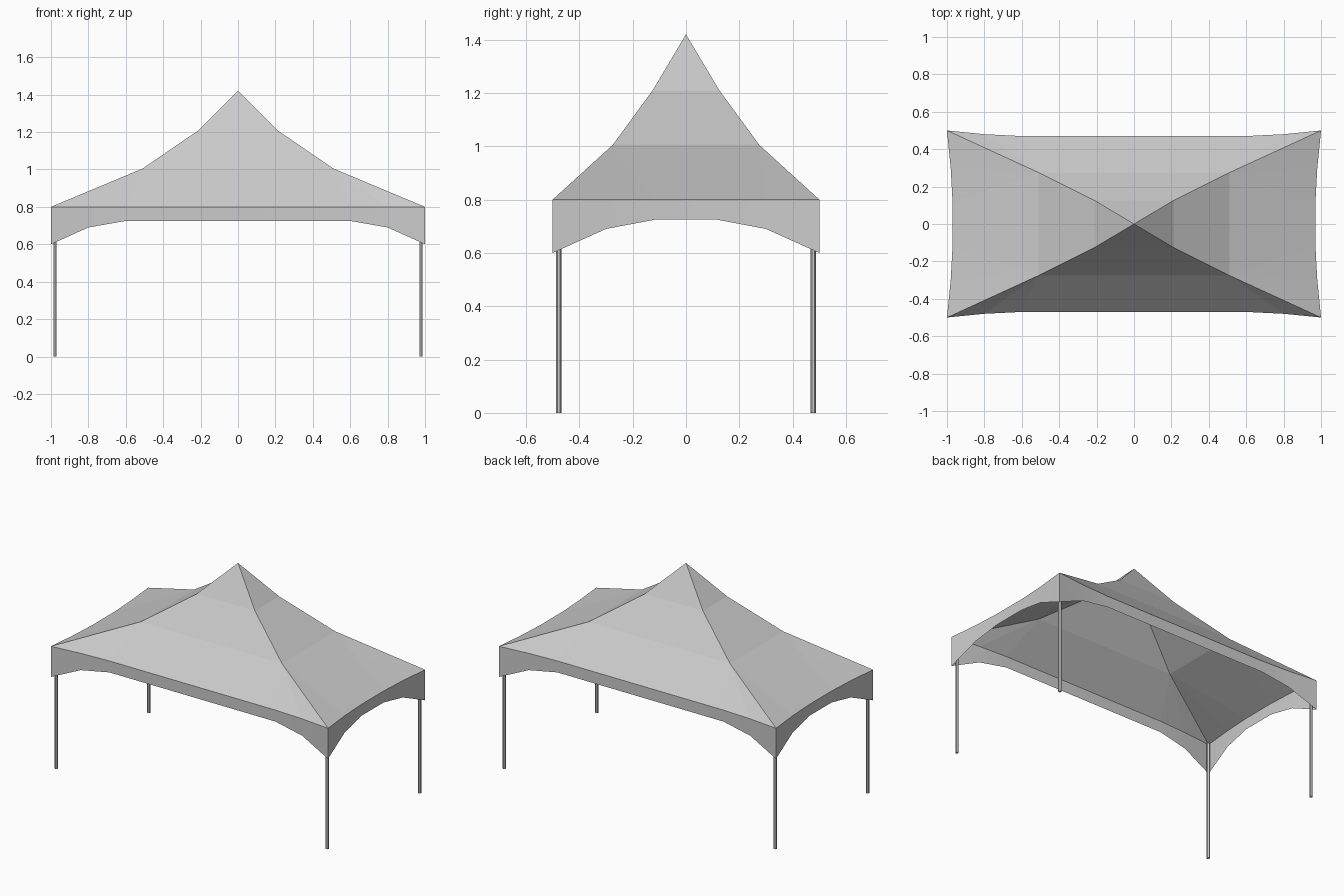
import bpy, bmesh, math

if "Cube" in bpy.data.objects:
    bpy.data.objects.remove(bpy.data.objects["Cube"])

EAVE_Z = 0.8
# Eave and valance along half an edge: (position along edge, distance out, valance bottom z)
LONG = [(0.6, 0.47, 0.725), (0.8, 0.48, 0.69), (1.0, 0.5, 0.6)]
SHORT = [(0.115, 0.97, 0.725), (0.3, 0.98, 0.69), (0.5, 1.0, 0.6)]
# Upper roof rings: (half x, half y, z)
RINGS = [(0.51, 0.275, 1.005), (0.21, 0.125, 1.21)]
APEX = (0, 0, 1.42)


def edge_points(half, side):
    """Points of one edge, running counter-clockwise seen from above."""
    full = [(-a, d, z) for a, d, z in reversed(half)] + half
    turn = {"front": lambda a, d: (a, -d), "right": lambda a, d: (d, a),
            "back": lambda a, d: (-a, d), "left": lambda a, d: (-d, -a)}[side]
    return [(*turn(a, d), z) for a, d, z in full]


def ring_corners(ring, side):
    x, y, z = ring
    c = [(-x, -y, z), (x, -y, z), (x, y, z), (-x, y, z)]
    i = ["front", "right", "back", "left"].index(side)
    return c[i], c[(i + 1) % 4]


def build(name, faces):
    bm = bmesh.new()
    for f in faces:
        bm.faces.new([bm.verts.new(p) for p in f])
    bmesh.ops.remove_doubles(bm, verts=bm.verts, dist=0.0005)
    me = bpy.data.meshes.new(name)
    bm.to_mesh(me)
    bm.free()
    ob = bpy.data.objects.new(name, me)
    bpy.context.collection.objects.link(ob)
    return ob


roof, valance = [], []
for side, half in (("front", LONG), ("right", SHORT), ("back", LONG), ("left", SHORT)):
    pts = edge_points(half, side)
    top = [(x, y, EAVE_Z) for x, y, _ in pts]
    a, b = ring_corners(RINGS[0], side)
    c, d = ring_corners(RINGS[1], side)
    # Lower roof band: corner fans and a middle panel
    roof += [(top[0], top[1], a), (top[1], top[2], a), (top[2], top[3], b, a),
             (top[3], top[4], b), (top[4], top[5], b)]
    # Upper roof bands up to the peak
    roof += [(a, b, d, c), (c, d, APEX)]
    # Hanging arched valance
    valance += [(pts[i], pts[i + 1], top[i + 1], top[i]) for i in range(5)]

build("canopy_roof", roof)
skirt = build("canopy_valance", valance)
bpy.context.view_layer.objects.active = skirt
skirt.select_set(True)
bpy.ops.object.shade_smooth_by_angle(angle=math.radians(40))

# Hexagonal corner legs
LEG_TOP = 0.79
for sx, nx in ((-1, "left"), (1, "right")):
    for sy, ny in ((-1, "front"), (1, "back")):
        bpy.ops.mesh.primitive_cylinder_add(vertices=6, radius=0.01, depth=LEG_TOP,
                                            location=(sx * 0.978, sy * 0.477, LEG_TOP / 2))
        bpy.context.object.name = f"{ny}_{nx}_leg"
